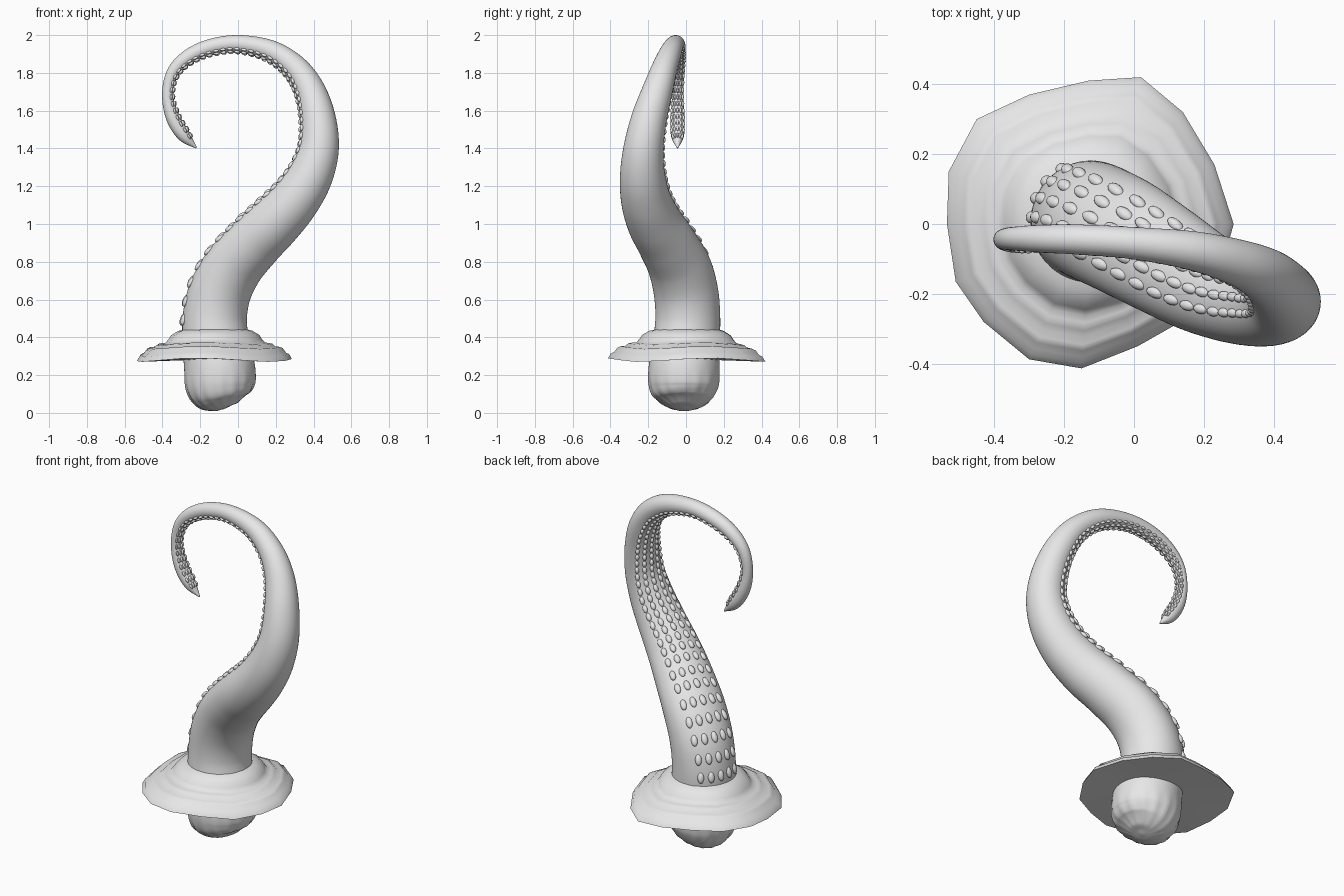
import bpy, bmesh, math
from mathutils import Vector, Matrix

cube = bpy.data.objects.get("Cube")
if cube:
    bpy.data.objects.remove(cube, do_unlink=True)

# One plain grey for everything
grey = bpy.data.materials.new("plain_grey")
grey.use_nodes = True
grey.diffuse_color = (0.8, 0.8, 0.8, 1)
grey.node_tree.nodes["Principled BSDF"].inputs["Base Color"].default_value = (0.8, 0.8, 0.8, 1)


def finish(bm, name, angle):
    bmesh.ops.recalc_face_normals(bm, faces=bm.faces)
    mesh = bpy.data.meshes.new(name)
    bm.to_mesh(mesh)
    bm.free()
    mesh.materials.append(grey)
    obj = bpy.data.objects.new(name, mesh)
    bpy.context.collection.objects.link(obj)
    bpy.ops.object.select_all(action='DESELECT')
    obj.select_set(True)
    bpy.context.view_layer.objects.active = obj
    bpy.ops.object.shade_smooth_by_angle(angle=math.radians(angle))


def bridge(bm, a, b):
    n = len(a)
    for k in range(n):
        bm.faces.new((a[k], a[(k + 1) % n], b[(k + 1) % n], b[k]))


def ramp(value, start, end):
    return min(max((value - start) / (end - start), 0), 1)


# Arm centre line: x, y, z, radius
PATH = [Vector(p) for p in (
    (-.07, -.01, .022, .01), (-.074, -.01, .034, .08), (-.086, -.01, .078, .15),
    (-.094, -.012, .14, .182), (-.097, -.01, .23, .188), (-.115, 0, .35, .178),
    (-.125, .01, .5, .172), (-.1, 0, .65, .172), (-.03, -.035, .79, .17),
    (.08, -.1, .91, .16), (.19, -.165, 1.01, .147), (.295, -.21, 1.12, .133),
    (.38, -.23, 1.25, .12), (.428, -.225, 1.4, .106), (.423, -.195, 1.56, .094),
    (.38, -.15, 1.71, .08), (.3, -.112, 1.83, .067), (.17, -.077, 1.918, .056),
    (0, -.055, 1.954, .046), (-.15, -.045, 1.935, .043), (-.27, -.042, 1.88, .039),
    (-.347, -.042, 1.797, .033), (-.372, -.044, 1.68, .03), (-.343, -.045, 1.56, .037),
    (-.285, -.045, 1.467, .034), (-.22, -.045, 1.403, .004))]
END = len(PATH) - 1
STEPS = 8


def spline(u):
    i = min(int(u), END - 1)
    t = u - i
    p1, p2 = PATH[i], PATH[i + 1]
    p0 = PATH[i - 1] if i else 2 * p1 - p2
    p3 = PATH[i + 2] if i + 2 <= END else 2 * p2 - p1
    return 0.5 * (2 * p1 + (p2 - p0) * t + (2 * p0 - 5 * p1 + 4 * p2 - p3) * t * t
                  + (3 * p1 - p0 - 3 * p2 + p3) * t ** 3)


def frame(u):
    """Centre, tangent, inward direction, side direction, radius, inner flattening."""
    p = spline(u)
    tan = (spline(min(u + .05, END)) - spline(max(u - .05, 0))).to_3d().normalized()
    side = Vector((-.38, -.92, 0)).lerp(Vector((-.6, -.8, 0)), ramp(u, 6, 10))
    side = side.lerp(Vector((0, -1, 0)), ramp(u, 12, 17))
    inward = side.cross(tan).normalized()
    flat = 1 - .2 * math.exp(-((u - 8.3) / 1.6) ** 2)
    return p.to_3d(), tan, inward, tan.cross(inward), max(p.w, .003), flat


def offset(a, inward, side, r, flat):
    depth = math.cos(a) * (flat if math.cos(a) > 0 else 1)
    return r * (inward * depth + side * math.sin(a))


# Tentacle with a fluted, rounded foot
bm = bmesh.new()
SIDES = 64
rings = []
for j in range(END * STEPS + 1):
    c, tan, inward, side, r, flat = frame(j / STEPS)
    flute = .02 * (1 - ramp(c.z, .1, .24))
    ring = []
    for k in range(SIDES):
        a = math.tau * k / SIDES
        w = 1 + flute * math.cos(16 * a)
        ring.append(bm.verts.new(c + w * offset(a, inward, side, r, flat)))
    if rings:
        bridge(bm, rings[-1], ring)
    rings.append(ring)
bm.faces.new(rings[0])
bm.faces.new(rings[-1])
finish(bm, "tentacle", 60)

# Suckers: five columns of tilted bumps along the inner face, shrinking to the tip
bm = bmesh.new()
u, travelled, last = 5.4, 1.0, spline(5.4).to_3d()
while u < END - .35:
    c, tan, inward, side, r, flat = frame(u)
    travelled += (c - last).length
    last = c
    gap = max(.47 * r, .04)
    if travelled >= gap:
        travelled = 0
        spread = math.radians(38 + 17 * ramp(u, 8, 18))
        for col in range(-2, 3):
            a = spread * col / 2
            out = inward * math.cos(a) + side * math.sin(a)
            pos = c + offset(a, inward, side, r, flat)
            axis = (tan - .25 * out).normalized()
            across = out.cross(axis).normalized()
            up = axis.cross(across)
            size = (gap * .4, .08 * r + .004, .035 * r + .008)
            rot = Matrix((axis, across, up)).transposed().to_4x4()
            mat = Matrix.Translation(pos) @ rot @ Matrix.Diagonal((*size, 1))
            bmesh.ops.create_uvsphere(bm, u_segments=12, v_segments=8, radius=1, matrix=mat)
    u += .01
finish(bm, "suckers", 80)

# Rippled skirt with an uneven rim
RIM = [(.02, .42), (.14, .32), (.23, .17), (.285, 0), (.25, -.13), (.16, -.265), (.01, -.35),
       (-.15, -.413), (-.3, -.387), (-.43, -.28), (-.51, -.165), (-.535, 0), (-.53, .15),
       (-.45, .3), (-.3, .37), (-.13, .41)]
PROFILE = [(0, .442), (.12, .434), (.27, .412), (.33, .39), (.4, .37), (.48, .368),
           (.57, .363), (.64, .347), (.73, .346), (.8, .338), (.87, .314), (.94, .306), (1, .28)]
bm = bmesh.new()
middle = Vector((-.12, .005, 0))
prev = None
for t, z in PROFILE:
    ring = []
    for x, y in RIM:
        rim = Vector((x, y, 0))
        d = (rim - middle).normalized()
        p = (middle + d * .168).lerp(rim, t)
        p.z = z + t * .01 * math.sin(3 * math.atan2(d.y, d.x) + .6)
        ring.append(bm.verts.new(p))
    if prev:
        bridge(bm, prev, ring)
    prev = ring
hub = bm.verts.new(middle + Vector((0, 0, .285)))
for k in range(len(prev)):
    bm.faces.new((prev[k], prev[(k + 1) % len(prev)], hub))
finish(bm, "skirt", 50)
